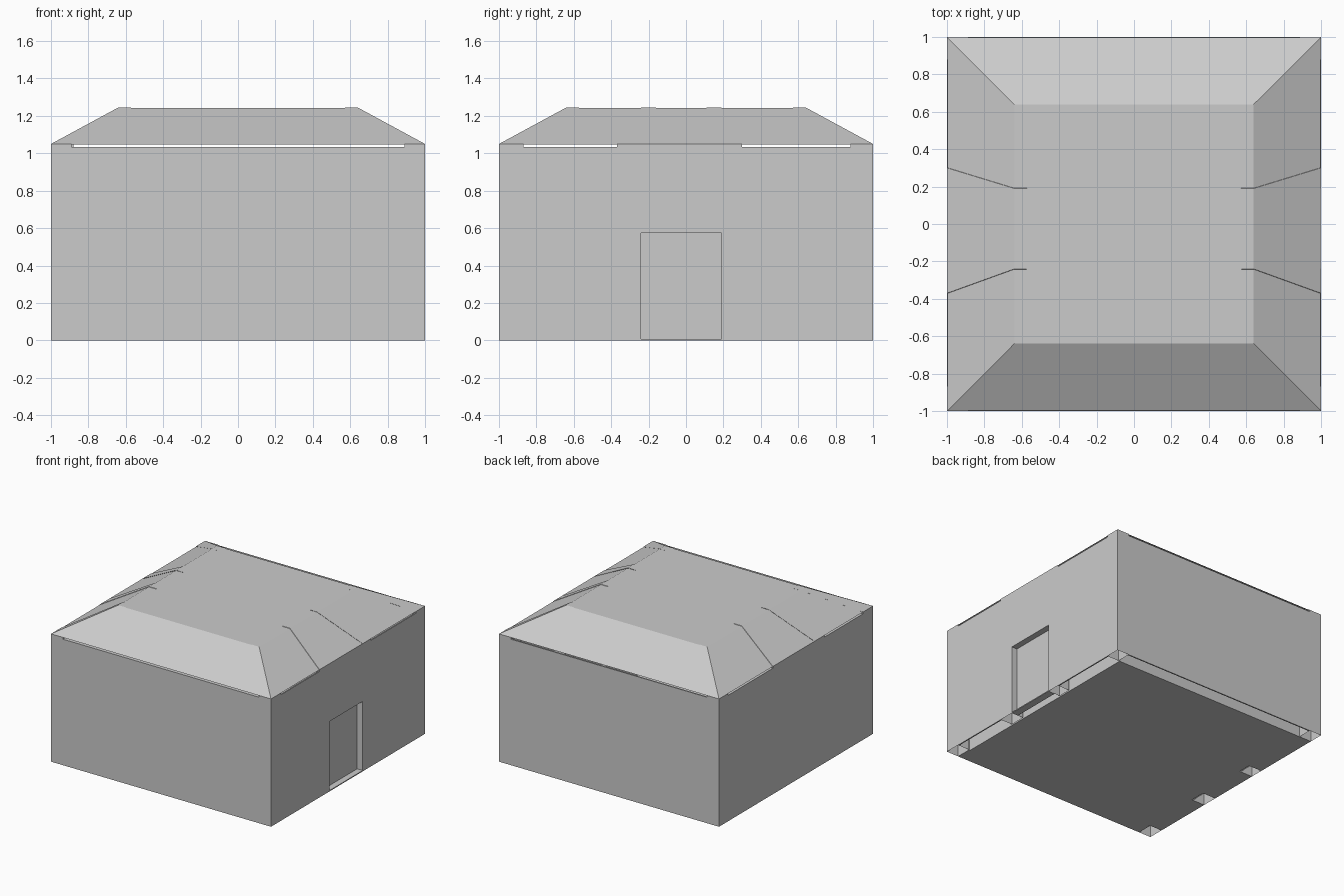
import bpy, bmesh

if "Cube" in bpy.data.objects:
    bpy.data.objects.remove(bpy.data.objects["Cube"])

EAVE, TOP = 1.05, 1.245      # eave and flat roof heights
RX, RY = 0.64, 0.64          # half size of the flat roof
GAP = 1.035                  # top of the outer wall panels


def finish(name, bm):
    bmesh.ops.recalc_face_normals(bm, faces=bm.faces)
    me = bpy.data.meshes.new(name)
    bm.to_mesh(me)
    bm.free()
    ob = bpy.data.objects.new(name, me)
    bpy.context.collection.objects.link(ob)
    return ob


def loft(name, sections, bottom=True, top=True):
    """Rectangles (x0, x1, y0, y1, z) joined from bottom to top."""
    bm = bmesh.new()
    rings = [[bm.verts.new(p) for p in ((a, c, z), (b, c, z), (b, d, z), (a, d, z))]
             for a, b, c, d, z in sections]
    for lo, hi in zip(rings, rings[1:]):
        for i in range(4):
            j = (i + 1) % 4
            bm.faces.new((lo[i], lo[j], hi[j], hi[i]))
    if top:
        bm.faces.new(rings[-1])
    ob_bottom = rings[0]
    if bottom:
        bm.faces.new(ob_bottom)
    return finish(name, bm)


def box(name, x0, x1, y0, y1, z0, z1):
    return loft(name, [(x0, x1, y0, y1, z0), (x0, x1, y0, y1, z1)])


def span(side, outer, inner):
    return tuple(sorted((side * outer, side * inner)))


# Hollow columns that bend inward at the eave and carry the roof
for sx in (-1, 1):
    foot_x, head_x = span(sx, 1, 0.89), span(sx, RX, 0.57)
    rows = [(span(-1, 1, 0.87), span(-1, RY, 0.57), "front_corner_column"),
            (span(1, 1, 0.88), span(1, RY, 0.57), "back_corner_column"),
            ((-0.37, -0.24), (-0.24, -0.16), "door_side_column_front"),
            ((0.19, 0.30), (0.11, 0.19), "door_side_column_back")]
    for foot_y, head_y, name in rows:
        loft(name, [(*foot_x, *foot_y, 0), (*foot_x, *foot_y, EAVE),
                    (*head_x, *head_y, TOP)], bottom=False)

# Front and back wall panels
box("front_wall", -0.89, 0.89, -1, -0.88, 0, GAP)
box("back_wall", -0.89, 0.89, 0.99, 1, 0, GAP)

# Side wall panels between the columns
for label, y0, y1 in (("front", -0.87, -0.37), ("back", 0.30, 0.88)):
    box("left_wall_" + label, -1, -0.88, y0, y1, 0, GAP)
    box("right_wall_" + label, 0.99, 1, y0, y1, 0, GAP)
box("left_wall_middle", -1, -0.88, -0.24, 0.19, 0, EAVE)

# Recessed door with lintel and sill
box("door_lintel", 0.94, 1, -0.24, 0.19, 0.575, EAVE)
box("door", 0.94, 0.95, -0.24, 0.19, 0, 0.575)
box("door_sill", 0.95, 1, -0.24, 0.19, 0, 0.008)

# Floor slab
box("floor", -0.88, 0.88, -0.88, 0.88, 0, 0.12)

# Roof panels, set slightly below the column faces
E = 0.998
loft("roof", [(-E, E, -E, E, EAVE - 0.002),
              (-RX, RX, -RY, RY, TOP - 0.003)], bottom=False)
